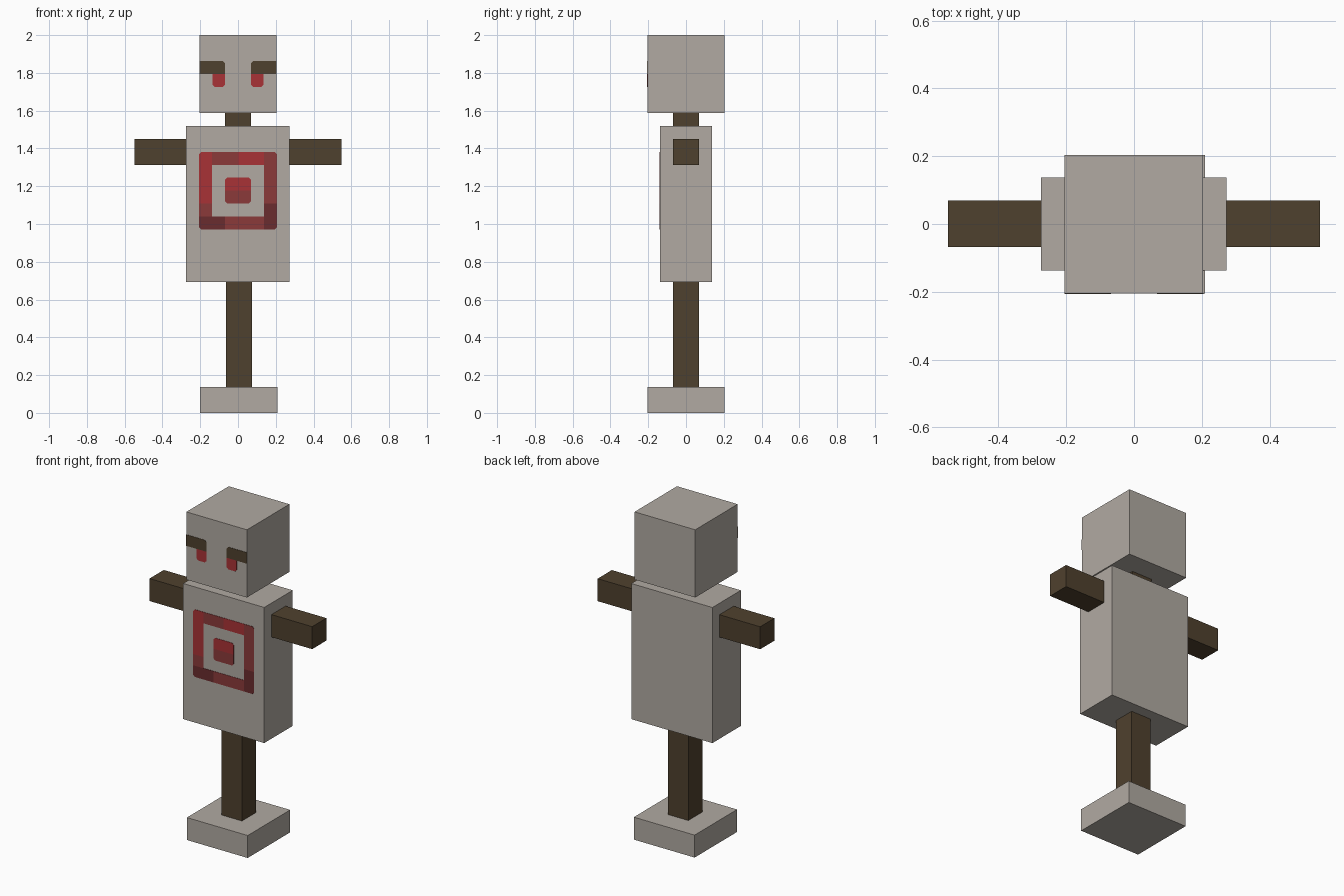
import bpy, bmesh

cube = bpy.data.objects.get("Cube")
if cube:
    bpy.data.objects.remove(cube, do_unlink=True)


def material(name, hex_colour):
    """Flat material from an sRGB hex colour."""
    srgb = [int(hex_colour[i:i + 2], 16) / 255 for i in (0, 2, 4)]
    col = [c / 12.92 if c <= 0.04045 else ((c + 0.055) / 1.055) ** 2.4 for c in srgb] + [1]
    m = bpy.data.materials.new(name)
    m.use_nodes = True
    m.diffuse_color = col
    bsdf = m.node_tree.nodes["Principled BSDF"]
    bsdf.inputs["Base Color"].default_value = col
    bsdf.inputs["Roughness"].default_value = 0.9
    return m


STONE = material("pale_stone", "B1AAA2")
WOOD = material("dark_wood", "4F412E")
BRIGHT = material("bright_red", "A83236")
MID = material("dull_red", "8B3A3A")
DARK = material("deep_red", "6A2C2E")


def add_object(name, bm, mat):
    bmesh.ops.recalc_face_normals(bm, faces=bm.faces)
    mesh = bpy.data.meshes.new(name)
    bm.to_mesh(mesh)
    bm.free()
    mesh.materials.append(mat)
    obj = bpy.data.objects.new(name, mesh)
    bpy.context.collection.objects.link(obj)
    return obj


def box(name, x, y, z, mat):
    """Box from (min, max) ranges."""
    bm = bmesh.new()
    bmesh.ops.create_cube(bm, size=1)
    for v in bm.verts:
        v.co = [r[0] if c < 0 else r[1] for c, r in zip(v.co, (x, y, z))]
    return add_object(name, bm, mat)


def plate(name, x, z, y, mat, cut=()):
    """Thin painted plate on a front face at y; corners listed in cut are clipped."""
    c = 0.011
    outline = []
    for key, px, pz, sx, sz, x_first in (("bl", x[0], z[0], 1, 1, False),
                                         ("br", x[1], z[0], -1, 1, True),
                                         ("tr", x[1], z[1], -1, -1, False),
                                         ("tl", x[0], z[1], 1, -1, True)):
        if key in cut:
            pair = [(px + sx * c, pz), (px, pz + sz * c)]
            outline += pair if x_first else pair[::-1]
        else:
            outline.append((px, pz))
    bm = bmesh.new()
    face = bm.faces.new([bm.verts.new((px, y + 0.002, pz)) for px, pz in outline])
    new = bmesh.ops.extrude_face_region(bm, geom=[face])["geom"]
    for v in new:
        if isinstance(v, bmesh.types.BMVert):
            v.co.y -= 0.004
    return add_object(name, bm, mat)


# Solid parts
box("base", (-0.201, 0.209), (-0.205, 0.204), (0, 0.137), STONE)
box("post", (-0.063, 0.074), (-0.068, 0.068), (0.137, 0.692), WOOD)
box("body", (-0.274, 0.273), (-0.137, 0.137), (0.692, 1.519), STONE)
box("neck", (-0.069, 0.068), (-0.068, 0.068), (1.519, 1.587), WOOD)
box("head", (-0.205, 0.204), (-0.205, 0.204), (1.587, 2.0), STONE)
box("right_arm", (-0.549, -0.274), (-0.068, 0.069), (1.312, 1.449), WOOD)
box("left_arm", (0.273, 0.548), (-0.068, 0.069), (1.312, 1.449), WOOD)

# Brows and eyes, mirrored
P = 0.068
for side, s in (("right", -1), ("left", 1)):
    inner = "r" if s < 0 else "l"
    plate(side + "_brow", sorted((s * P, s * 0.2045)), (1.794, 1.862), -0.205, WOOD, {"t" + inner})
    plate(side + "_eye", sorted((s * P, s * 2 * P)), (1.726, 1.794), -0.205, BRIGHT, {"bl", "br"})

# Target on the chest: (part, columns, rows from top, colour, clipped corners)
TARGET = [
    ("target_left_upper", (0, 1), (0, 4), BRIGHT, {"tl"}),
    ("target_left_lower", (0, 1), (4, 5), MID, ()),
    ("target_top_right_half", (3, 5), (0, 1), BRIGHT, ()),
    ("target_top_left_half", (1, 3), (0, 1), MID, ()),
    ("target_right_upper", (5, 6), (0, 4), MID, {"tr"}),
    ("target_right_lower", (5, 6), (4, 6), DARK, {"br"}),
    ("target_bottom_left", (0, 2), (5, 6), DARK, {"bl"}),
    ("target_bottom_middle", (2, 5), (5, 6), MID, ()),
    ("target_centre_upper", (2, 4), (2, 3), BRIGHT, {"tl", "tr"}),
    ("target_centre_lower", (2, 4), (3, 4), MID, {"bl", "br"}),
]
STEP, LEFT, TOP = 0.0685, -0.2055, 1.382
for name, cols, rows, mat, cut in TARGET:
    plate(name, [LEFT + STEP * c for c in cols],
          [TOP - STEP * r for r in rows[::-1]], -0.137, mat, cut)
